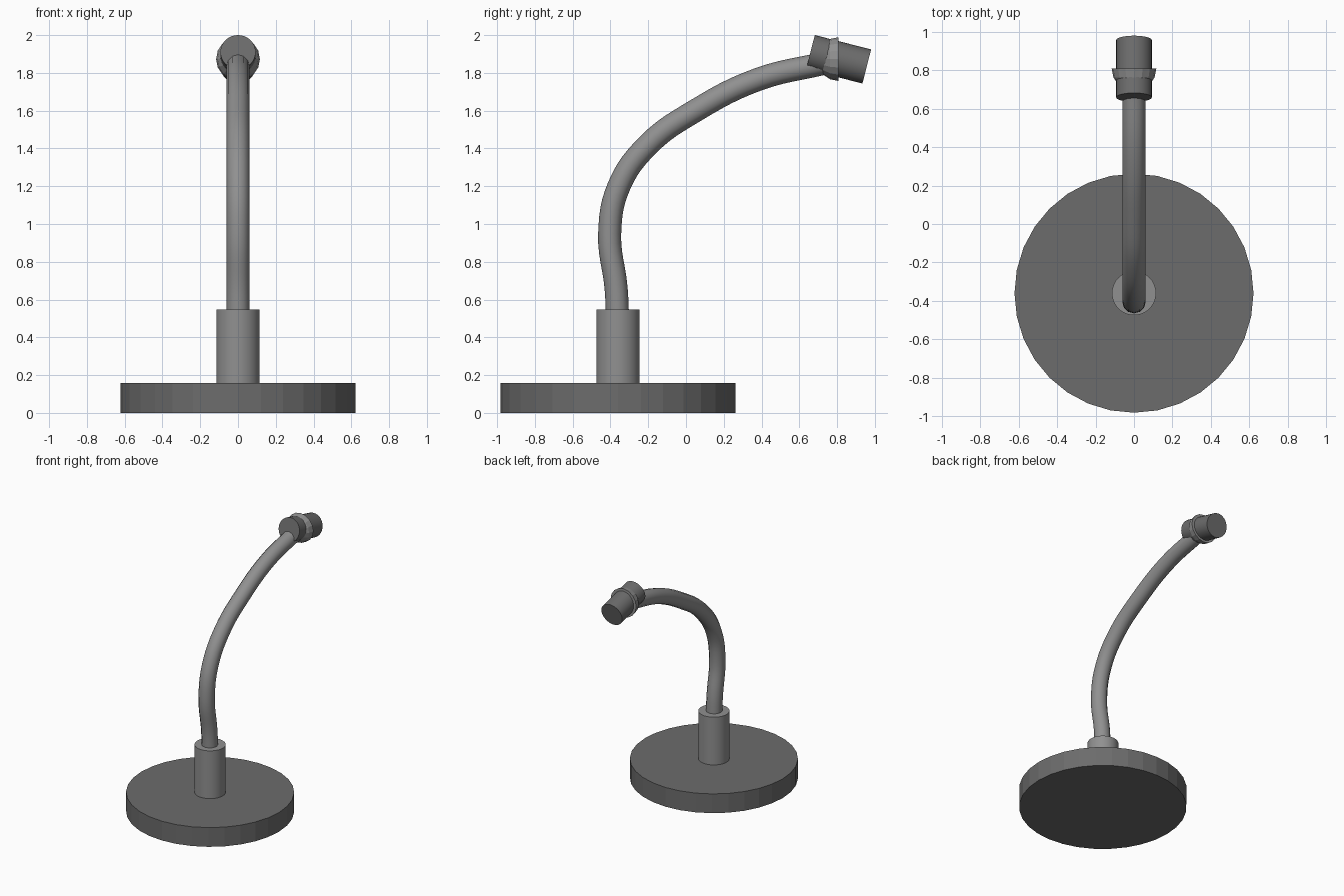
import bpy, math
from mathutils import Vector

if "Cube" in bpy.data.objects:
    bpy.data.objects.remove(bpy.data.objects["Cube"])

POST_Y = -0.36


def material(name, value):
    m = bpy.data.materials.new(name)
    m.diffuse_color = (value, value, value, 1)
    m.use_nodes = True
    m.node_tree.nodes["Principled BSDF"].inputs["Base Color"].default_value = m.diffuse_color
    return m


DARK = material("dark_metal", 0.15)
GREY = material("grey_metal", 0.28)


def cylinder(name, start, end, radius, mat, sides=32):
    start, end = Vector(start), Vector(end)
    axis = end - start
    bpy.ops.mesh.primitive_cylinder_add(vertices=sides, radius=radius, depth=axis.length,
                                        location=(start + end) / 2)
    ob = bpy.context.object
    ob.name = name
    ob.rotation_euler = axis.to_track_quat('Z', 'Y').to_euler()
    ob.data.materials.append(mat)
    return ob


def lathe_y(name, profile, centre, mat, sides):
    # Closed revolve around the y axis from (radius, y) pairs
    n = len(profile)
    verts, faces = [], []
    for r, y in profile:
        for i in range(sides):
            a = 2 * math.pi * i / sides
            verts.append((r * math.cos(a), y, r * math.sin(a)))
    for k in range(n - 1):
        for i in range(sides):
            j = (i + 1) % sides
            faces.append((k * sides + i, k * sides + j, (k + 1) * sides + j, (k + 1) * sides + i))
    faces.append(tuple(reversed(range(sides))))
    faces.append(tuple(range((n - 1) * sides, n * sides)))
    mesh = bpy.data.meshes.new(name)
    mesh.from_pydata(verts, [], [tuple(reversed(f)) for f in faces])
    mesh.materials.append(mat)
    ob = bpy.data.objects.new(name, mesh)
    ob.location = centre
    bpy.context.collection.objects.link(ob)
    # Outward normals
    bpy.context.view_layer.objects.active = ob
    bpy.ops.object.select_all(action='DESELECT')
    ob.select_set(True)
    bpy.ops.object.mode_set(mode='EDIT')
    bpy.ops.mesh.select_all(action='SELECT')
    bpy.ops.mesh.normals_make_consistent(inside=False)
    bpy.ops.object.mode_set(mode='OBJECT')
    return ob


# Weighted disc and post
cylinder("base", (0, POST_Y, 0), (0, POST_Y, 0.157), 0.622, DARK)
post = cylinder("post", (0, POST_Y, 0.1), (0, POST_Y, 0.547), 0.115, GREY)

# Bent neck: smooth curve with a round bevel
path = [(-0.362, 0.5), (-0.37, 0.66), (-0.404, 0.95), (-0.355, 1.2), (-0.2, 1.42),
        (0.05, 1.6), (0.38, 1.765), (0.74, 1.853)]
curve = bpy.data.curves.new("neck", 'CURVE')
curve.dimensions = '3D'
curve.bevel_depth = 0.061
curve.bevel_resolution = 4
curve.use_fill_caps = True
curve.materials.append(GREY)
spline = curve.splines.new('BEZIER')
spline.resolution_u = 6
spline.bezier_points.add(len(path) - 1)
for p, (y, z) in zip(spline.bezier_points, path):
    p.co = (0, y, z)
    p.handle_left_type = p.handle_right_type = 'AUTO'
neck = bpy.data.objects.new("neck", curve)
bpy.context.collection.objects.link(neck)

# Tilted lamp barrel
head = cylinder("head", (0, 0.659, 1.91), (0, 0.957, 1.834), 0.093, DARK)

# Faceted half-dome collar around the barrel, flat side forward
R = 0.116
dome = [(R * math.sin(a), -R * math.cos(a))
        for a in [math.radians(d) for d in (22.5, 45, 67.5, 90)]]
collar = lathe_y("collar", dome, (0, 0.808, 1.873), GREY, 16)

for ob in (post, head):
    bpy.ops.object.select_all(action='DESELECT')
    ob.select_set(True)
    bpy.context.view_layer.objects.active = ob
    bpy.ops.object.shade_smooth_by_angle(angle=math.radians(35))
